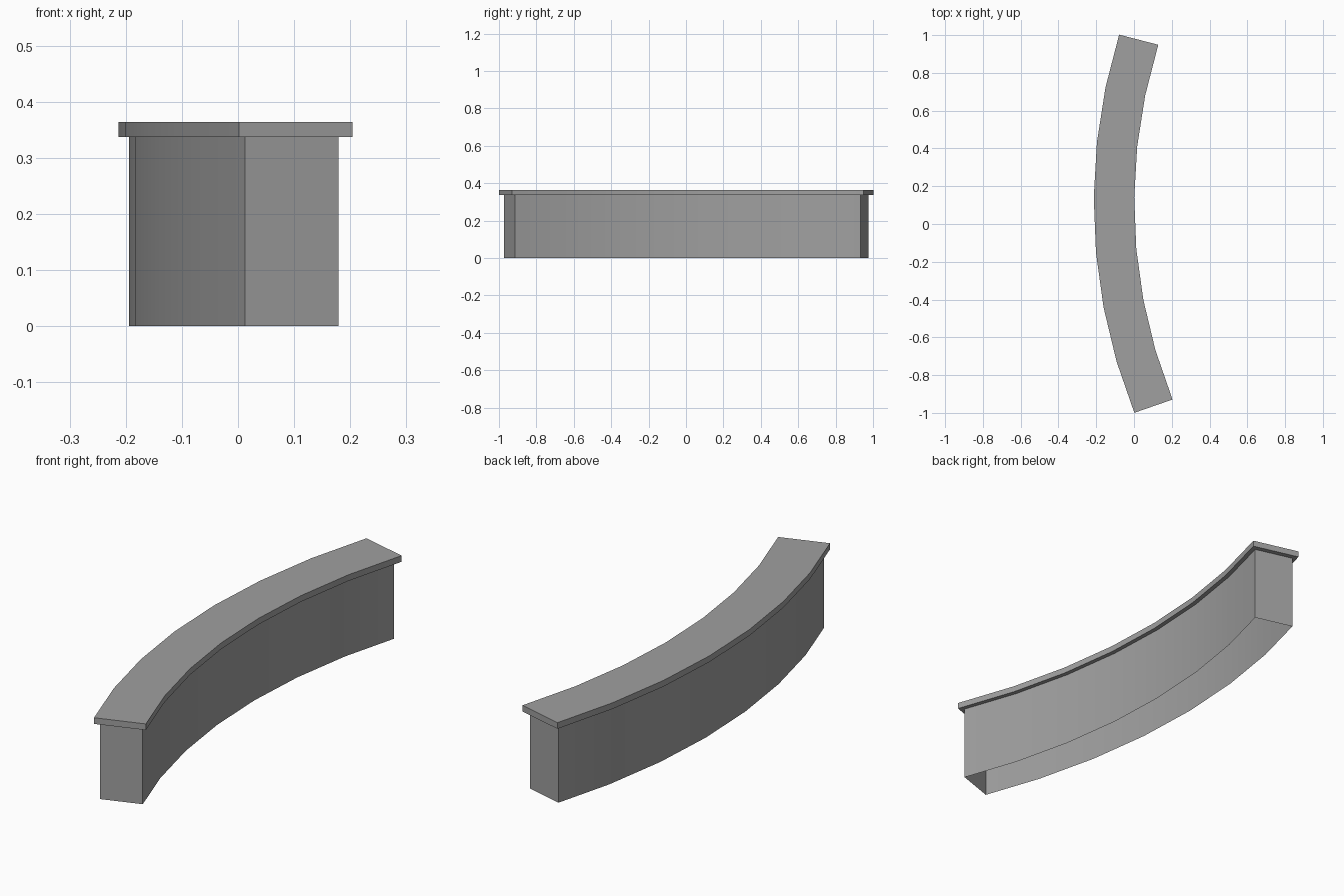
import bpy, bmesh, math
from mathutils import Vector

cube = bpy.data.objects.get("Cube")
if cube:
    bpy.data.objects.remove(cube, do_unlink=True)

grey = bpy.data.materials.new("stone_grey")
grey.use_nodes = True
colour = (0.35, 0.35, 0.35, 1)
grey.diffuse_color = colour
grey.node_tree.nodes["Principled BSDF"].inputs["Base Color"].default_value = colour

# Centre line: seven equal chords of one arc
SEGMENTS = 7
TURN = math.radians(5.6)
RADIUS = 2.894
CENTRE = Vector((2.788, 0.115))
MIDDLE = math.radians(182.3)


def radial(angle):
    return Vector((math.cos(angle), math.sin(angle)))


def outline(half_width, trim):
    """Inner and outer edge points, with mitred joints and square ends."""
    inner, outer = [], []
    for i in range(SEGMENTS + 1):
        angle = MIDDLE + (i - SEGMENTS / 2) * TURN
        point = CENTRE + RADIUS * radial(angle)
        side = radial(angle) / math.cos(TURN / 2)
        if i in (0, SEGMENTS):
            inward = 1 if i == 0 else -1
            side = radial(angle + inward * TURN / 2)
            point += inward * trim * Vector((-side.y, side.x))
        inner.append(point - side * half_width)
        outer.append(point + side * half_width)
    return inner, outer


def curved_block(name, half_width, trim, bottom, top, closed):
    inner, outer = outline(half_width, trim)
    ring = inner + outer[::-1]
    bm = bmesh.new()
    low = [bm.verts.new((p.x, p.y, bottom)) for p in ring]
    high = [bm.verts.new((p.x, p.y, top)) for p in ring]
    n = len(ring)
    for i in range(n):
        j = (i + 1) % n
        bm.faces.new((low[j], low[i], high[i], high[j]))
    if closed:
        for loop in (low, high):
            for i in range(SEGMENTS):
                bm.faces.new((loop[i], loop[i + 1], loop[n - 2 - i], loop[n - 1 - i]))
        bmesh.ops.recalc_face_normals(bm, faces=bm.faces)
    mesh = bpy.data.meshes.new(name)
    bm.to_mesh(mesh)
    bm.free()
    mesh.materials.append(grey)
    obj = bpy.data.objects.new(name, mesh)
    bpy.context.collection.objects.link(obj)
    bpy.ops.object.select_all(action='DESELECT')
    obj.select_set(True)
    bpy.context.view_layer.objects.active = obj
    bpy.ops.object.shade_smooth_by_angle(angle=math.radians(30))
    return obj


# Hollow wall, open underneath, and the overhanging slab on top
curved_block("wall_body", 0.088, 0.022, 0, 0.337, False)
curved_block("top_slab", 0.107, 0, 0.337, 0.364, True)
